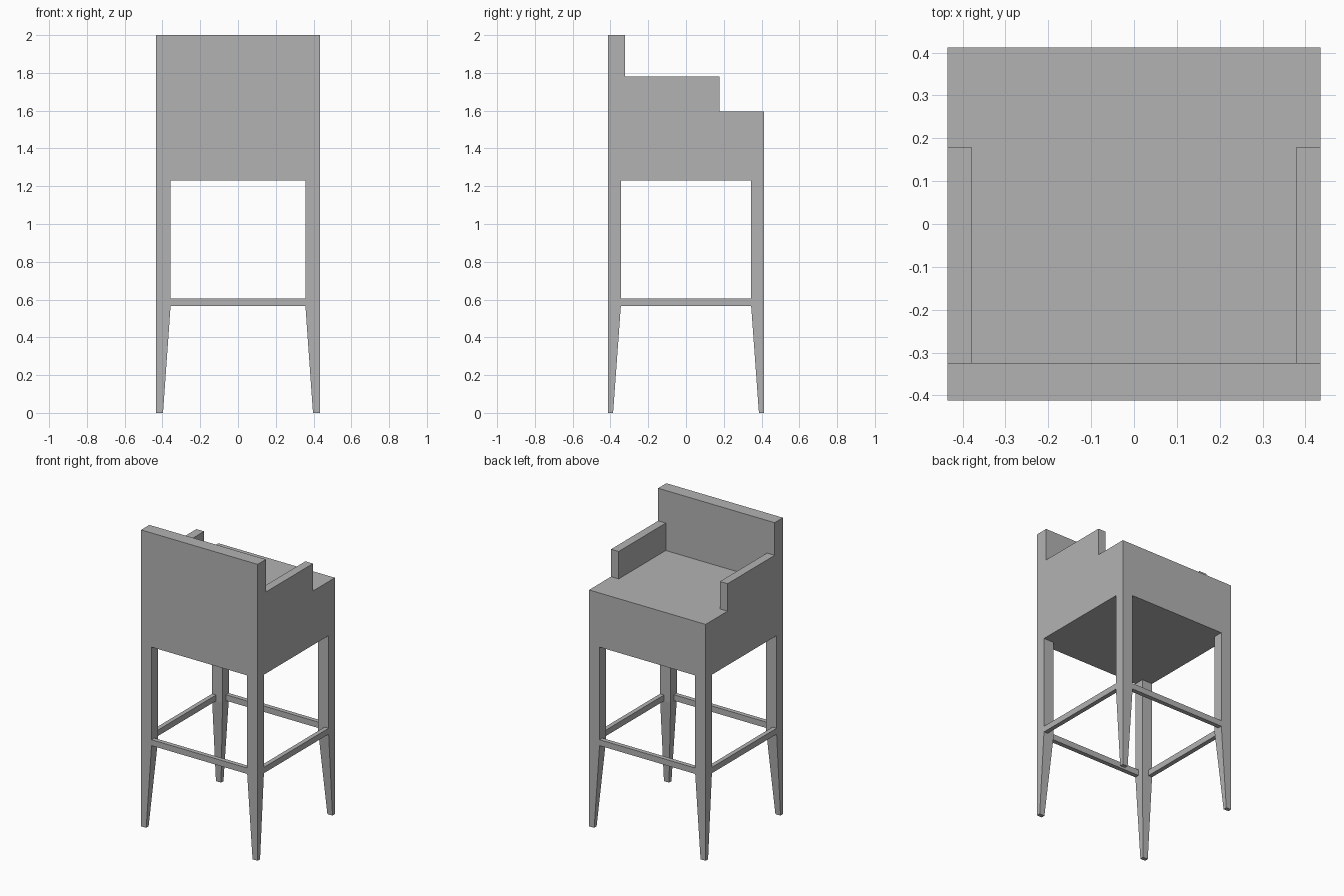
import bpy
import bmesh

cube = bpy.data.objects.get("Cube")
if cube:
    bpy.data.objects.remove(cube, do_unlink=True)

W, D = 0.435, 0.412            # half width and half depth
SEAT_LOW, SEAT_TOP = 1.23, 1.595
RAIL_LOW, RAIL_TOP = 0.565, 0.605
RAIL_THICK = 0.03
LEG_X, LEG_Y = 0.357, 0.345    # inner faces of the legs

grey = bpy.data.materials.new("plain grey")
grey.use_nodes = True
colour = (0.45, 0.45, 0.45, 1)
grey.diffuse_color = colour
grey.node_tree.nodes["Principled BSDF"].inputs["Base Color"].default_value = colour


def loft(name, sections):
    """Solid through rectangles given as (x0, x1, y0, y1, z), bottom to top."""
    bm = bmesh.new()
    rings = [[bm.verts.new(p) for p in ((x0, y0, z), (x1, y0, z), (x1, y1, z), (x0, y1, z))]
             for x0, x1, y0, y1, z in sections]
    bm.faces.new(rings[0][::-1])
    bm.faces.new(rings[-1])
    for low, high in zip(rings, rings[1:]):
        for i in range(4):
            j = (i + 1) % 4
            bm.faces.new((low[i], low[j], high[j], high[i]))
    bmesh.ops.recalc_face_normals(bm, faces=bm.faces)
    mesh = bpy.data.meshes.new(name)
    bm.to_mesh(mesh)
    bm.free()
    mesh.materials.append(grey)
    obj = bpy.data.objects.new(name, mesh)
    bpy.context.collection.objects.link(obj)
    return obj


def box(name, x0, x1, y0, y1, z0, z1):
    return loft(name, [(x0, x1, y0, y1, z0), (x0, x1, y0, y1, z1)])


def mirror(obj, x=False, y=False):
    mod = obj.modifiers.new("mirror", 'MIRROR')
    mod.use_axis = (x, y, False)


# Deep seat block, backrest and stepped arms
box("seat", -W, W, -D, D, SEAT_LOW, SEAT_TOP)
box("backrest", -W, W, -D, -0.324, SEAT_TOP, 2.0)
mirror(box("armrests", 0.378, W, -0.324, 0.178, SEAT_TOP, 1.78), x=True)

# Legs, straight above the rails and tapering on the inside below them
mirror(loft("legs", [(0.397, W, 0.386, D, 0),
                     (LEG_X, W, LEG_Y, D, RAIL_LOW),
                     (LEG_X, W, LEG_Y, D, SEAT_LOW)]), x=True, y=True)

# Foot rails, flush with the outer faces of the legs
mirror(box("front_and_back_rails", -LEG_X, LEG_X, D - RAIL_THICK, D, RAIL_LOW, RAIL_TOP), y=True)
mirror(box("side_rails", W - RAIL_THICK, W, -LEG_Y, LEG_Y, RAIL_LOW, RAIL_TOP), x=True)
